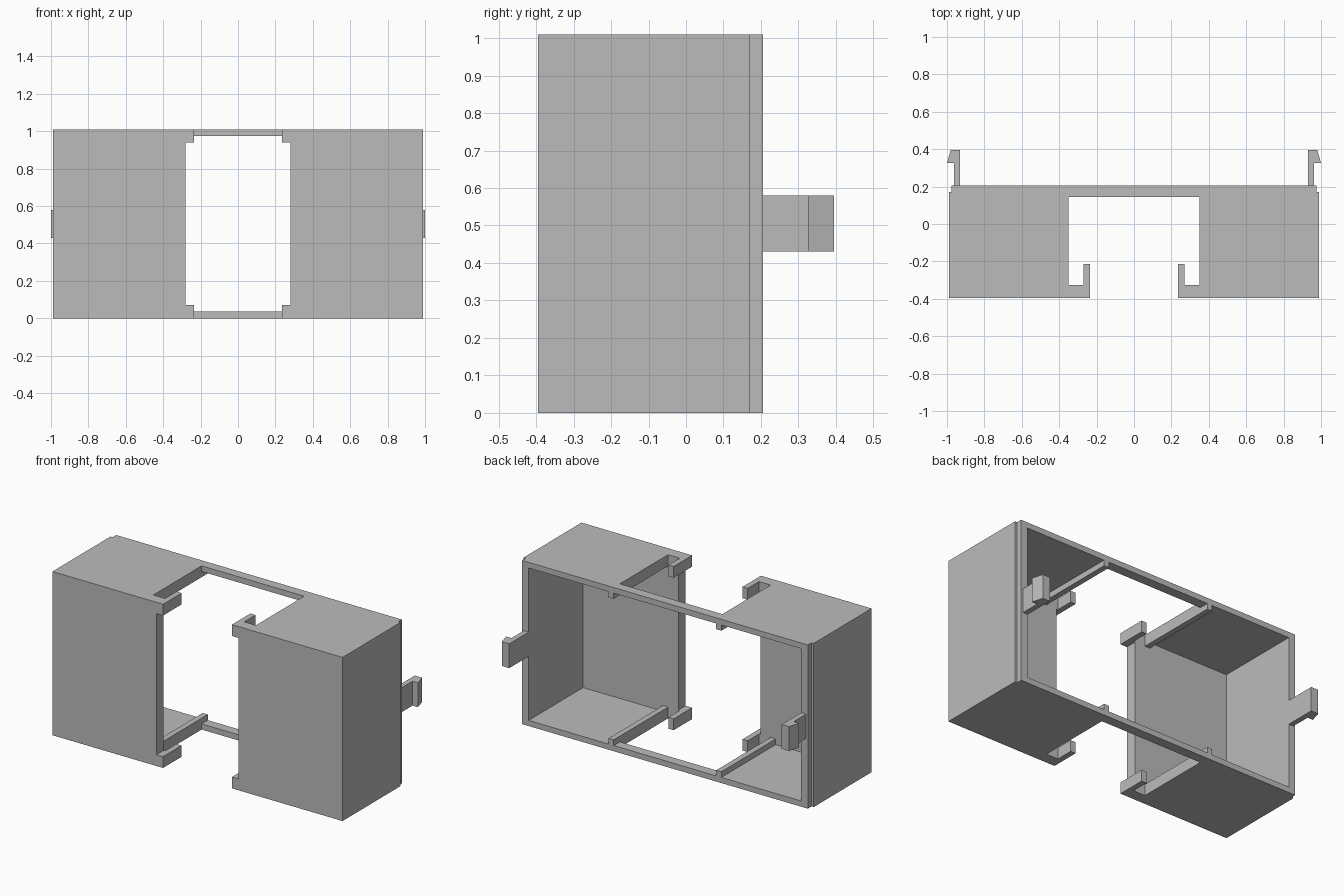
import bpy
import bmesh

cube = bpy.data.objects.get("Cube")
if cube:
    bpy.data.objects.remove(cube, do_unlink=True)

HEIGHT = 1.01
MID = HEIGHT / 2
SKIN = 0.035      # thickness of top and bottom panels
LIP = 0.07        # height of the ribs and finger lips
FRONT, BACK = -0.395, 0.205
WALL = -0.325     # inner face of the front wall

grey = bpy.data.materials.new("plain grey")
grey.use_nodes = True
colour = (0.5, 0.5, 0.5, 1)
grey.diffuse_color = colour
grey.node_tree.nodes["Principled BSDF"].inputs["Base Color"].default_value = colour


def extrude_plan(name, plan, z0, z1, mirror_z=False):
    """Extrude a plan outline upward, then mirror it left-right and optionally top-bottom."""
    bm = bmesh.new()
    base = bm.faces.new([bm.verts.new((x, y, z0 - MID)) for x, y in plan])
    result = bmesh.ops.extrude_face_region(bm, geom=[base])
    top = [v for v in result["geom"] if isinstance(v, bmesh.types.BMVert)]
    bmesh.ops.translate(bm, verts=top, vec=(0, 0, z1 - z0))
    bmesh.ops.recalc_face_normals(bm, faces=bm.faces)
    # open the centre seam so that mirrored halves join
    seam = [f for f in bm.faces if all(abs(v.co.x) < 1e-5 for v in f.verts)]
    bmesh.ops.delete(bm, geom=seam, context="FACES")
    mesh = bpy.data.meshes.new(name)
    bm.to_mesh(mesh)
    bm.free()
    mesh.materials.append(grey)
    obj = bpy.data.objects.new(name, mesh)
    obj.location.z = MID
    bpy.context.collection.objects.link(obj)
    mod = obj.modifiers.new("mirror", "MIRROR")
    mod.use_axis = (True, False, mirror_z)
    return obj


def rect(x0, x1, y0, y1):
    return [(x0, y0), (x1, y0), (x1, y1), (x0, y1)]


# Top and bottom panels with the central cutout and front fingers
extrude_plan("end_panels", [
    (0, BACK), (0.975, BACK), (0.975, 0.17), (0.99, 0.17), (0.99, FRONT),
    (0.235, FRONT), (0.235, -0.215), (0.27, -0.215), (0.27, WALL),
    (0.35, WALL), (0.35, 0.145), (0, 0.145)], 0, SKIN, True)

# Thickened finger hooks beside the front opening
extrude_plan("finger_hooks", [
    (0.235, FRONT), (0.28, FRONT), (0.28, WALL), (0.27, WALL),
    (0.27, -0.215), (0.235, -0.215)], SKIN, LIP, True)

# Ribs along the cutout edges
extrude_plan("cutout_ribs", rect(0.35, 0.385, WALL, BACK), SKIN, LIP, True)

# Front walls and stepped side walls
extrude_plan("front_walls", rect(0.28, 0.99, FRONT, WALL), SKIN, HEIGHT - SKIN)
extrude_plan("side_walls", [
    (0.93, WALL), (0.99, WALL), (0.99, 0.17), (0.975, 0.17),
    (0.975, BACK), (0.93, BACK)], SKIN, HEIGHT - SKIN)

# Barbed snap clips at the back
extrude_plan("snap_clips", [
    (0.93, BACK), (0.963, BACK), (0.963, 0.325), (1.0, 0.325),
    (0.98, 0.395), (0.93, 0.395)], 0.43, 0.58)
